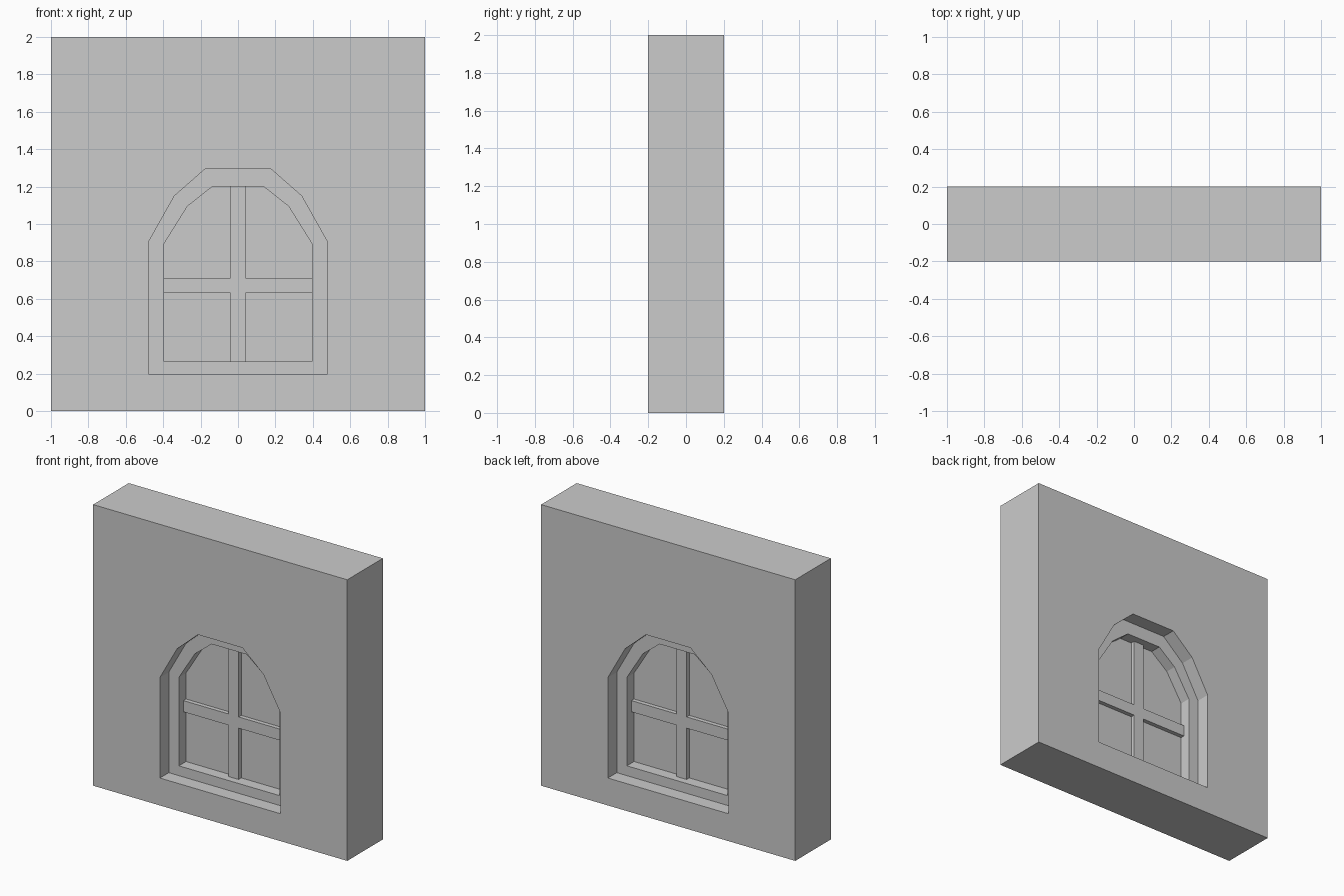
import bpy, bmesh, math
from mathutils import Matrix

if "Cube" in bpy.data.objects:
    bpy.data.objects.remove(bpy.data.objects["Cube"])


def mirrored(half):
    """Close a left-half profile by mirroring it across x = 0."""
    return half + [(-x, z) for x, z in reversed(half)]


def slab(name, half_depth, *loops):
    """Extrude an XZ outline (further loops are holes) to y = +-half_depth."""
    curve = bpy.data.curves.new(name + "_profile", 'CURVE')
    curve.dimensions = '2D'
    curve.fill_mode = 'BOTH'
    curve.extrude = half_depth
    for pts in loops:
        spline = curve.splines.new('POLY')
        spline.points.add(len(pts) - 1)
        for p, (x, z) in zip(spline.points, pts):
            p.co = (x, z, 0, 1)
        spline.use_cyclic_u = True
        spline.use_smooth = False
    temp = bpy.data.objects.new(name + "_profile", curve)
    bpy.context.collection.objects.link(temp)
    deps = bpy.context.evaluated_depsgraph_get()
    mesh = bpy.data.meshes.new_from_object(temp.evaluated_get(deps))
    bpy.data.objects.remove(temp)
    bpy.data.curves.remove(curve)

    # Weld the caps to the sides and stand the slab upright
    bm = bmesh.new()
    bm.from_mesh(mesh)
    bmesh.ops.remove_doubles(bm, verts=bm.verts, dist=1e-5)
    bmesh.ops.transform(bm, matrix=Matrix.Rotation(math.pi / 2, 4, 'X'), verts=bm.verts)
    bmesh.ops.recalc_face_normals(bm, faces=bm.faces)
    for f in bm.faces:
        f.smooth = False
    bm.to_mesh(mesh)
    bm.free()
    mesh.name = name
    obj = bpy.data.objects.new(name, mesh)
    bpy.context.collection.objects.link(obj)
    return obj


wall_edge = mirrored([(-1, 0), (-1, 2)])
opening = mirrored([(-.475, .195), (-.475, .91), (-.34, 1.15), (-.175, 1.295)])
pane_edge = mirrored([(-.395, .265), (-.395, .895), (-.27, 1.095), (-.137, 1.2)])
cross = mirrored([(-.04, .265), (-.04, .63), (-.395, .63),
                  (-.395, .71), (-.04, .71), (-.04, 1.2)])

# Thick wall with an arched opening
slab("wall", 0.2, wall_edge, opening)
# Recessed frame lining the opening
slab("window_frame", 0.1, opening, pane_edge)
# Crossed glazing bars
slab("glazing_bars", 0.05, cross)
# Window pane in the middle of the wall
slab("window_pane", 0.02, pane_edge)
